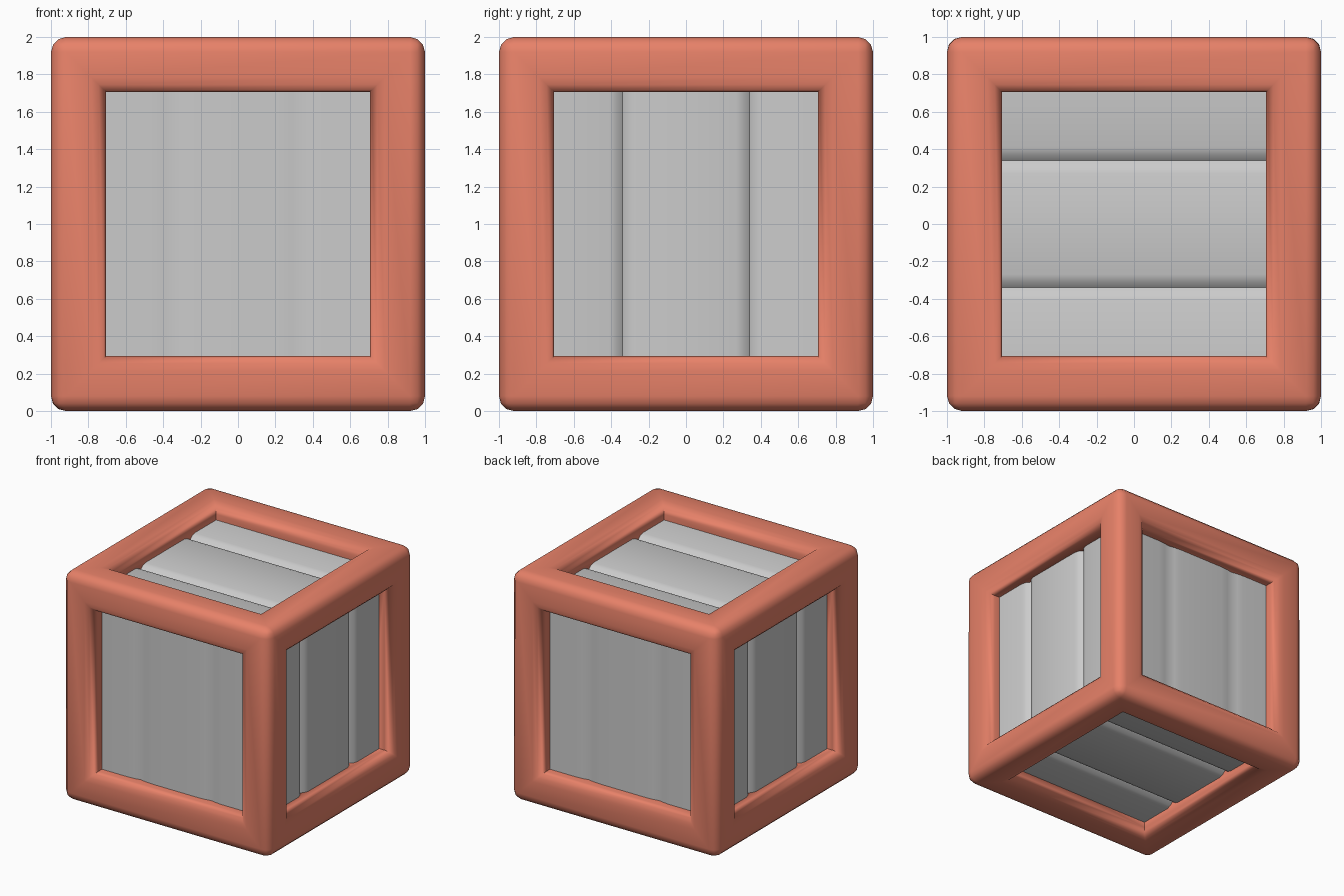
import bpy, bmesh
from mathutils import Vector

if "Cube" in bpy.data.objects:
    bpy.data.objects.remove(bpy.data.objects["Cube"])

H, BEAM, R = 1.0, 0.295, 0.08      # half size, beam width, edge rounding
CENTRE = Vector((0, 0, H))

red = bpy.data.materials.new("painted_red")
red.diffuse_color = (0.8, 0.22, 0.14, 1)
red.use_nodes = True
red.node_tree.nodes["Principled BSDF"].inputs["Base Color"].default_value = red.diffuse_color


def add_object(name, bm, angle, mat=None):
    bmesh.ops.recalc_face_normals(bm, faces=bm.faces)
    bmesh.ops.translate(bm, verts=bm.verts, vec=CENTRE)
    me = bpy.data.meshes.new(name)
    bm.to_mesh(me)
    bm.free()
    ob = bpy.data.objects.new(name, me)
    bpy.context.collection.objects.link(ob)
    if mat:
        me.materials.append(mat)
    bpy.ops.object.select_all(action='DESELECT')
    ob.select_set(True)
    bpy.context.view_layer.objects.active = ob
    bpy.ops.object.shade_smooth_by_angle(angle=angle)
    return ob


# Frame: inset every cube face, push the openings in, round the convex edges
bm = bmesh.new()
bmesh.ops.create_cube(bm, size=2 * H)
openings = list(bm.faces)
bmesh.ops.inset_individual(bm, faces=openings, thickness=BEAM, use_even_offset=True)
for f in openings:
    n = f.normal.copy()
    out = bmesh.ops.extrude_discrete_faces(bm, faces=[f])["faces"][0]
    bmesh.ops.translate(bm, verts=out.verts, vec=-n * BEAM)
    bmesh.ops.delete(bm, geom=[out], context='FACES_ONLY')
bmesh.ops.remove_doubles(bm, verts=bm.verts, dist=0.001)
bmesh.ops.recalc_face_normals(bm, faces=bm.faces)
convex = [e for e in bm.edges if e.is_manifold and e.calc_face_angle_signed() > 0.5]
bmesh.ops.bevel(bm, geom=convex, offset=R, offset_type='OFFSET', segments=3,
                profile=0.5, affect='EDGES', clamp_overlap=True)
add_object("frame", bm, 1.1, red)


# Panels: three planks side by side, separated by two grooves
def panel(name, across, along, out, depth, half_width):
    across, along, out = Vector(across), Vector(along), Vector(out)
    edge, surface, back, g = 0.76, 0.87, 0.78, 0.34
    prof = [(-edge, back), (-edge, surface)]
    for c in (-g, g):
        for t, d in ((-1, 0), (-0.45, 0.3), (0, 1), (0.45, 0.3), (1, 0)):
            prof.append((c + t * half_width, surface - d * depth))
    prof += [(edge, surface), (edge, back)]
    bm = bmesh.new()
    a, b = ([bm.verts.new(across * t + out * h + along * s) for t, h in prof]
            for s in (-edge, edge))
    n = len(prof)
    for i in range(n):
        j = (i + 1) % n
        bm.faces.new((a[i], a[j], b[j], b[i]))
    bm.faces.new(a)
    bm.faces.new(b)
    add_object(name, bm, 0.9)


X, Y, Z = (1, 0, 0), (0, 1, 0), (0, 0, 1)
for s, side, face, cap in ((1, "right", "back", "top"), (-1, "left", "front", "bottom")):
    panel(side + "_panel", Y, Z, (s, 0, 0), 0.04, 0.07)
    panel(cap + "_panel", Y, X, (0, 0, s), 0.04, 0.07)
    panel(face + "_panel", X, Z, (0, s, 0), 0.015, 0.12)
